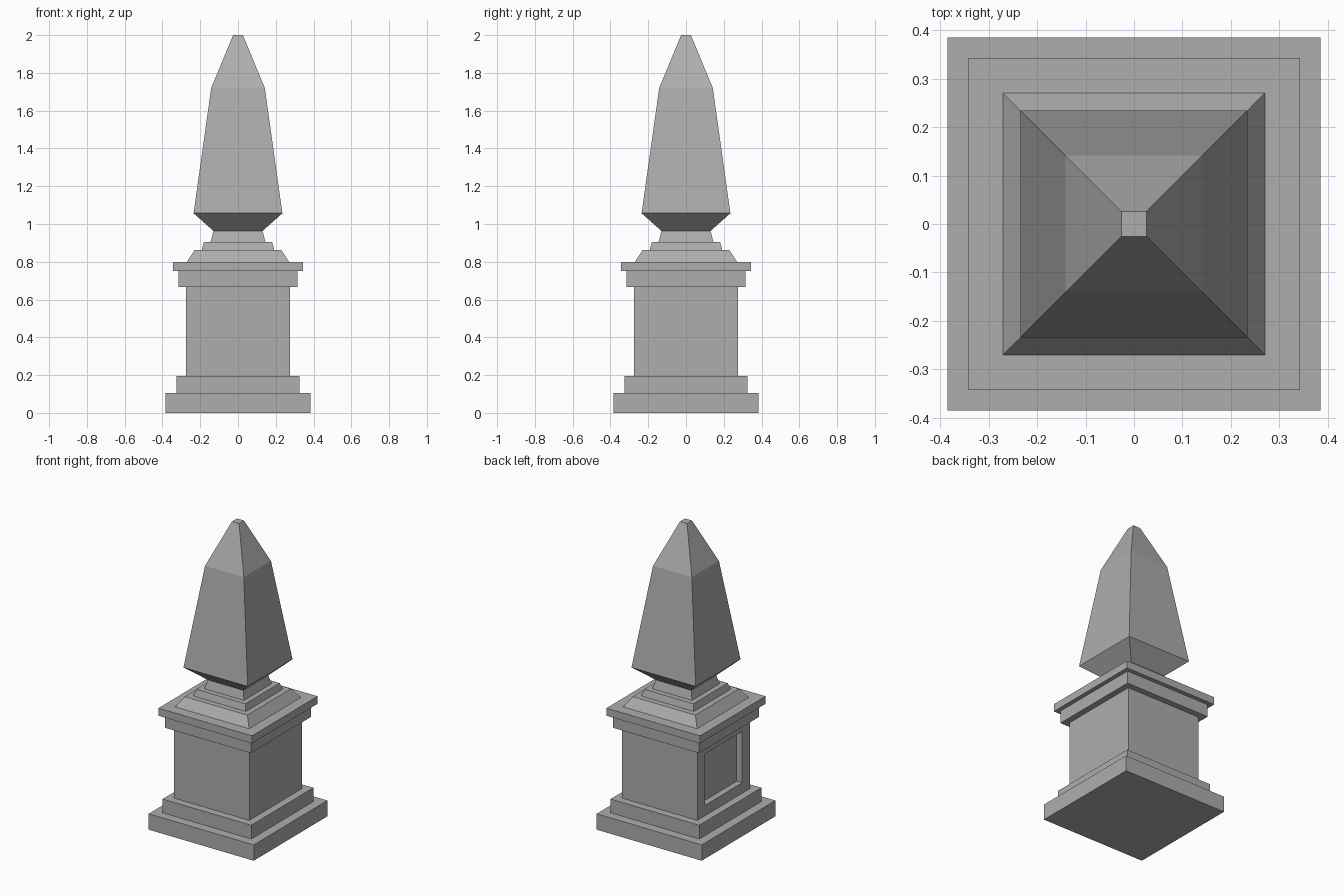
import bpy
import bmesh
from mathutils import Vector

cube = bpy.data.objects.get("Cube")
if cube:
    bpy.data.objects.remove(cube)

# Single stone colour
stone = bpy.data.materials.new("grey_stone")
stone.use_nodes = True
GREY = (0.42, 0.42, 0.42, 1)
stone.diffuse_color = GREY
stone.node_tree.nodes["Principled BSDF"].inputs["Base Color"].default_value = GREY


def finish(name, bm):
    bmesh.ops.recalc_face_normals(bm, faces=bm.faces)
    mesh = bpy.data.meshes.new(name)
    bm.to_mesh(mesh)
    bm.free()
    mesh.materials.append(stone)
    obj = bpy.data.objects.new(name, mesh)
    bpy.context.collection.objects.link(obj)
    return obj


def square_loft(levels):
    """Closed solid through square rings given as (half width, height)."""
    bm = bmesh.new()
    rings = [[bm.verts.new((sx * h, sy * h, z))
              for sx, sy in ((-1, -1), (1, -1), (1, 1), (-1, 1))]
             for h, z in levels]
    for low, high in zip(rings, rings[1:]):
        for i in range(4):
            j = (i + 1) % 4
            bm.faces.new((low[i], low[j], high[j], high[i]))
    bm.faces.new(rings[0][::-1])
    bm.faces.new(rings[-1])
    bm.normal_update()
    return bm


# Stepped base, cornice and cap
parts = {
    "base_slab": [(0.385, 0), (0.385, 0.105)],
    "base_step": [(0.325, 0.105), (0.325, 0.196)],
    "lower_cornice": [(0.315, 0.667), (0.315, 0.75)],
    "upper_cornice": [(0.343, 0.75), (0.343, 0.8)],
    "sloped_cap": [(0.271, 0.8), (0.229, 0.863)],
    "cap_step": [(0.192, 0.863), (0.18, 0.906)],
    "neck": [(0.145, 0.906), (0.13, 0.963)],
    "obelisk": [(0.13, 0.963), (0.235, 1.057), (0.142, 1.72), (0.026, 2)],
}
for name, levels in parts.items():
    finish(name, square_loft(levels))

# Pedestal body with a recessed panel on the -x side
bm = square_loft([(0.275, 0.196), (0.275, 0.667)])
panel = next(f for f in bm.faces if f.normal.x < -0.9)
bmesh.ops.inset_region(bm, faces=[panel], thickness=0.06)
middle = panel.calc_center_median().z
for v in panel.verts:
    v.co.y = 0.195 if v.co.y > 0 else -0.195
    v.co.z = 0.605 if v.co.z > middle else 0.265
floor = bmesh.ops.extrude_discrete_faces(bm, faces=[panel])["faces"][0]
bmesh.ops.translate(bm, verts=floor.verts, vec=Vector((0.04, 0, 0)))
finish("pedestal_body", bm)
